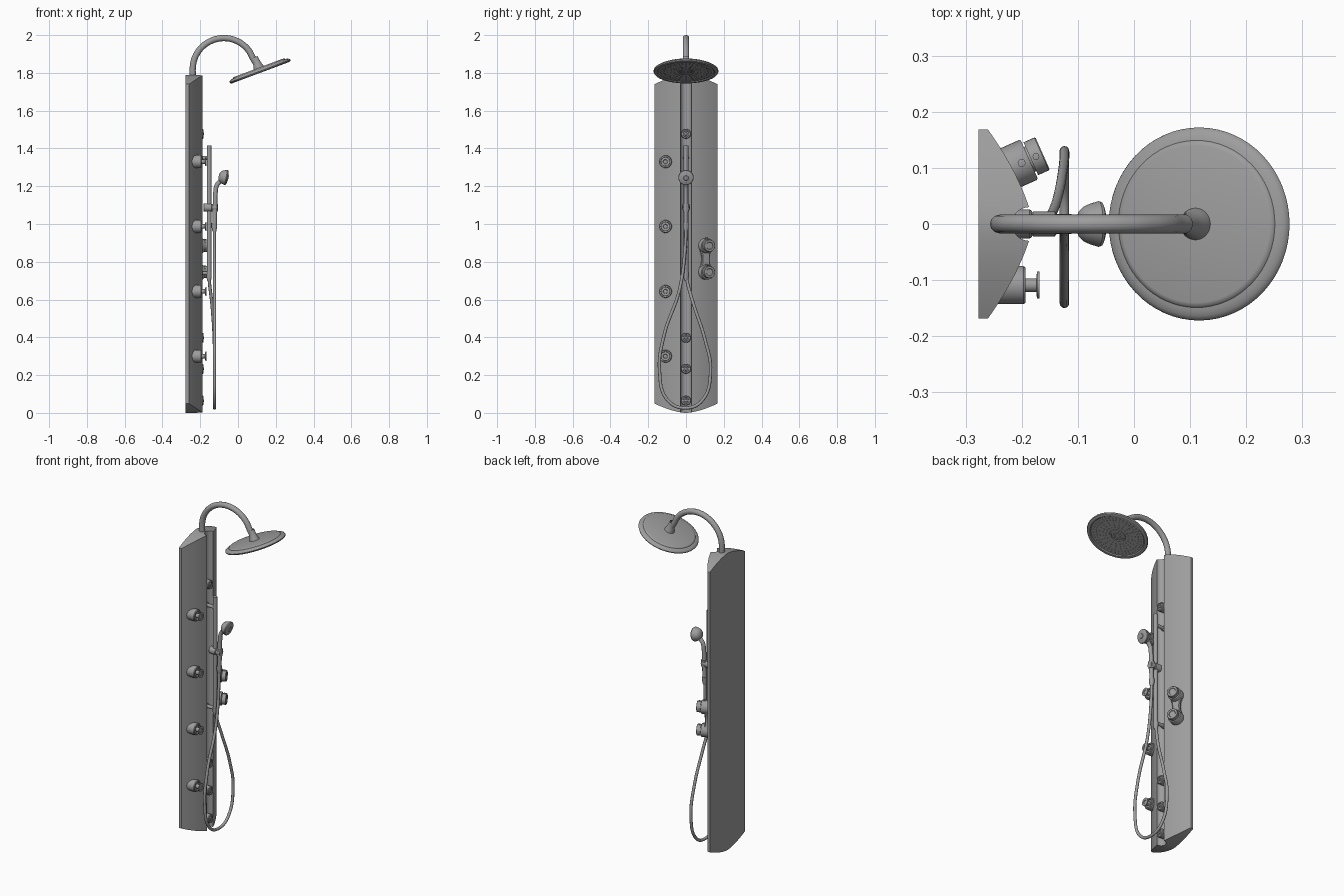
import bpy, bmesh, math
from mathutils import Vector

if "Cube" in bpy.data.objects:
    bpy.data.objects.remove(bpy.data.objects["Cube"])

# Dark grey finish shared by every part
GREY = bpy.data.materials.new("dark_grey")
GREY.diffuse_color = (0.34, 0.34, 0.34, 1)
GREY.use_nodes = True
GREY.node_tree.nodes["Principled BSDF"].inputs["Base Color"].default_value = GREY.diffuse_color


def finish(name, bm, angle=35):
    bmesh.ops.remove_doubles(bm, verts=bm.verts, dist=1e-5)
    bmesh.ops.recalc_face_normals(bm, faces=bm.faces)
    me = bpy.data.meshes.new(name)
    bm.to_mesh(me)
    bm.free()
    ob = bpy.data.objects.new(name, me)
    bpy.context.collection.objects.link(ob)
    smooth(ob, angle)
    return ob


def smooth(ob, angle=35):
    bpy.ops.object.select_all(action='DESELECT')
    ob.select_set(True)
    bpy.context.view_layer.objects.active = ob
    ob.data.materials.clear()
    ob.data.materials.append(GREY)
    bpy.ops.object.shade_smooth_by_angle(angle=math.radians(angle))


def lathe(bm, profile, origin, axis, n=32):
    """Spin (radius, height) points around an axis starting at origin."""
    q = Vector(axis).normalized().to_track_quat('Z', 'Y')
    o = Vector(origin)
    rings = []
    for r, h in profile:
        if r == 0:
            rings.append([bm.verts.new(o + q @ Vector((0, 0, h)))] * n)
        else:
            rings.append([bm.verts.new(o + q @ Vector((r * math.cos(2 * math.pi * i / n),
                          r * math.sin(2 * math.pi * i / n), h))) for i in range(n)])
    for a, b in zip(rings, rings[1:]):
        for i in range(n):
            j = (i + 1) % n
            vs = list(dict.fromkeys((a[i], a[j], b[j], b[i])))
            if len(vs) > 2:
                bm.faces.new(vs)


def spun(name, profile, origin, axis, n=32):
    bm = bmesh.new()
    lathe(bm, profile, origin, axis, n)
    return finish(name, bm)


def tube(name, pts, r, res=8):
    cu = bpy.data.curves.new(name, 'CURVE')
    cu.dimensions = '3D'
    cu.bevel_depth, cu.bevel_resolution = r, 4
    cu.resolution_u, cu.use_fill_caps = res, True
    sp = cu.splines.new('BEZIER')
    sp.bezier_points.add(len(pts) - 1)
    for bp, p in zip(sp.bezier_points, pts):
        bp.co = p
        bp.handle_left_type = bp.handle_right_type = 'AUTO'
    ob = bpy.data.objects.new(name, cu)
    bpy.context.collection.objects.link(ob)
    bpy.ops.object.select_all(action='DESELECT')
    ob.select_set(True)
    bpy.context.view_layer.objects.active = ob
    bpy.ops.object.convert(target='MESH')
    smooth(bpy.context.object, 40)


# Wall panel: bowed front with a round channel, arched top and bottom
half, lip, back = 0.168, 0.03, -0.277


def front_x(y):
    a = abs(y)
    if a < lip:
        return -0.187 - math.sqrt(lip * lip - a * a)
    t = (a - lip) / (half - lip)
    return -0.187 - 0.0465 * t - 0.0265 * t * t


ys = [lip + (half - lip) * i / 12 for i in range(13)]
ys = [-y for y in reversed(ys)] + [-lip * math.cos(math.pi * i / 16) for i in range(1, 16)] + ys
bm = bmesh.new()
rows = []
for y in ys:
    s = 0.05 * (abs(y) / half) ** 1.6
    fx = front_x(y)
    rows.append([bm.verts.new(c) for c in ((back, y, s), (fx, y, s),
                                           (fx, y, 1.79 - s), (back, y, 1.79 - s))])
for a, b in zip(rows, rows[1:]):
    for i in range(4):
        j = (i + 1) % 4
        bm.faces.new((a[i], a[j], b[j], b[i]))
bm.faces.new(rows[0])
bm.faces.new(rows[-1])
finish("wall_panel", bm, 30)

# Overhead arm and its flared neck
tilt = math.radians(20.5)
n_down = Vector((math.sin(tilt), 0, -math.cos(tilt)))
head_c = Vector((0.114, 0, 1.815))
pts = [(-0.24, 0, 1.77), (-0.24, 0, 1.80)]
for i in range(11):
    t = math.pi - (math.pi - tilt) * i / 10
    pts.append((-0.075 + 0.165 * math.cos(t), 0, 1.819 + 0.165 * math.sin(t)))
pts.append(tuple(head_c - n_down * 0.02))
tube("shower_arm", pts, 0.0165, 6)
spun("arm_neck", [(0.029, 0), (0.028, 0.008), (0.023, 0.022), (0.0185, 0.045), (0.0165, 0.065)],
     head_c - n_down * 0.008, -n_down)

# Overhead shower head with rings of nozzles below
spun("overhead_head", [(0, 0.013), (0.140, 0.013), (0.146, 0.011), (0.149, 0.007), (0.156, 0.006),
     (0.164, 0.003), (0.170, -0.001), (0.172, -0.006), (0.169, -0.012), (0.162, -0.015),
     (0.153, -0.014), (0.148, -0.009), (0.046, -0.009), (0.044, -0.012), (0.036, -0.012),
     (0.034, -0.009), (0, -0.009)], head_c, -n_down, 64)
bm = bmesh.new()
q = n_down.to_track_quat('Z', 'Y')
for r, count in ((0.014, 6), (0.025, 10), (0.064, 20), (0.082, 20), (0.100, 20), (0.118, 40), (0.134, 40)):
    for i in range(count):
        a = 2 * math.pi * i / count
        p = head_c + q @ Vector((r * math.cos(a), r * math.sin(a), 0.008))
        lathe(bm, [(0.0032, 0), (0.0024, 0.004), (0, 0.004)], p, n_down, 8)
finish("overhead_nozzles", bm)

# Four body jets on the left side
for i, z in enumerate((0.30, 0.643, 0.987, 1.33)):
    spun(f"body_jet_{i + 1}", [(0, 0), (0.034, 0), (0.034, 0.050), (0.031, 0.054), (0.025, 0.054),
         (0.022, 0.048), (0.012, 0.048), (0.012, 0.073), (0.024, 0.074), (0.024, 0.079),
         (0.012, 0.079), (0.010, 0.076), (0, 0.076)], (-0.247, -0.109, z), (1, 0, 0))

# Small round jets set in the channel
for i, z in enumerate((0.065, 0.233, 0.398, 1.477)):
    spun(f"channel_jet_{i + 1}", [(0, 0), (0.026, 0), (0.026, 0.032), (0.023, 0.036), (0.017, 0.036),
         (0.015, 0.032), (0.009, 0.032), (0.007, 0.037), (0, 0.038)], (-0.218, 0, z), (1, 0, 0))

# Two control knobs joined by a waisted plate
ang = math.radians(24)
d = Vector((math.cos(ang), math.sin(ang), 0))
side = Vector((-d.y, d.x, 0))
kp = Vector((-0.225, 0.098, 0))
for nm, z in (("lower", 0.745), ("upper", 0.885)):
    o = kp + Vector((0, 0, z))
    spun(nm + "_knob", [(0, -0.015), (0.039, -0.015), (0.039, 0.039), (0.037, 0.042), (0.024, 0.042),
         (0.024, 0.045), (0.032, 0.045), (0.032, 0.066), (0.030, 0.068), (0.020, 0.068),
         (0.018, 0.065), (0, 0.065)], o, d)
    bm = bmesh.new()
    lathe(bm, [(0.006, 0.02), (0.006, 0.035), (0, 0.036)], o + d * 0.055, (0, 0, 1), 12)
    lathe(bm, [(0.007, 0.03), (0.007, 0.043), (0, 0.044)], o + d * 0.027, (0, 0, 1), 12)
    finish(nm + "_knob_pins", bm)
bm = bmesh.new()
rows = []
for i in range(13):
    t = i / 6 - 1
    w = 0.022 + 0.014 * t * t
    c = kp + Vector((0, 0, 0.815 + 0.055 * t))
    rows.append([bm.verts.new(c + side * a * w + d * b)
                 for a, b in ((-1, -0.015), (1, -0.015), (1, 0.018), (0.8, 0.022), (-0.8, 0.022), (-1, 0.018))])
for a, b in zip(rows, rows[1:]):
    for i in range(6):
        j = (i + 1) % 6
        bm.faces.new((a[i], a[j], b[j], b[i]))
bm.faces.new(rows[0])
bm.faces.new(rows[-1])
finish("control_plate", bm)

# Slide bar, its mounts and the sliding holder
spun("slide_bar", [(0, 0), (0.012, 0), (0.012, 0.69), (0, 0.69)], (-0.153, 0, 0.725), (0, 0, 1))
for nm, z in (("lower", 0.74), ("upper", 1.35)):
    spun(nm + "_bar_mount", [(0.015, 0), (0.015, 0.012), (0.010, 0.014), (0.010, 0.064)],
         (-0.217, 0, z), (1, 0, 0))
spun("slider_holder", [(0, 0), (0.019, 0), (0.022, 0.003), (0.022, 0.042), (0.018, 0.045),
     (0.018, 0.072), (0, 0.072)], (-0.183, 0, 1.087), (1, 0, 0))
spun("handle_cradle", [(0, 0), (0.016, 0), (0.018, 0.04), (0, 0.04)], (-0.123, 0, 1.067), (0, 0, 1))

# Hand shower: handle and domed head
tube("hand_shower_handle", [(-0.124, 0, 1.0), (-0.122, 0, 1.08), (-0.119, 0, 1.17),
     (-0.112, 0, 1.205), (-0.080, 0, 1.24)], 0.012)
spun("hand_shower_head", [(0, -0.034), (0.012, -0.033), (0.023, -0.029), (0.031, -0.021), (0.036, -0.010),
     (0.039, 0), (0.041, 0.006), (0.039, 0.011), (0.035, 0.013), (0.032, 0.014), (0.014, 0.017),
     (0.012, 0.019), (0, 0.019)], (-0.069, 0, 1.247), (1, 0, -0.2))

# Hose looping from the handle down and back up to the bar
tube("hose", [(-0.125, 0, 1.01), (-0.125, -0.004, 0.88), (-0.124, -0.035, 0.65), (-0.124, -0.115, 0.415),
     (-0.124, -0.140, 0.22), (-0.124, -0.095, 0.065), (-0.124, 0, 0.026), (-0.124, 0.085, 0.065),
     (-0.124, 0.130, 0.22), (-0.126, 0.100, 0.39), (-0.138, 0.040, 0.575), (-0.152, 0.005, 0.70),
     (-0.153, 0, 0.73)], 0.0085, 10)
for nm, p in (("handle", (-0.125, 0, 0.96)), ("bar", (-0.153, 0.001, 0.70))):
    spun(nm + "_hose_nut", [(0, 0), (0.010, 0), (0.014, 0.02), (0.014, 0.045), (0, 0.045)], p, (0, 0, 1), 24)
